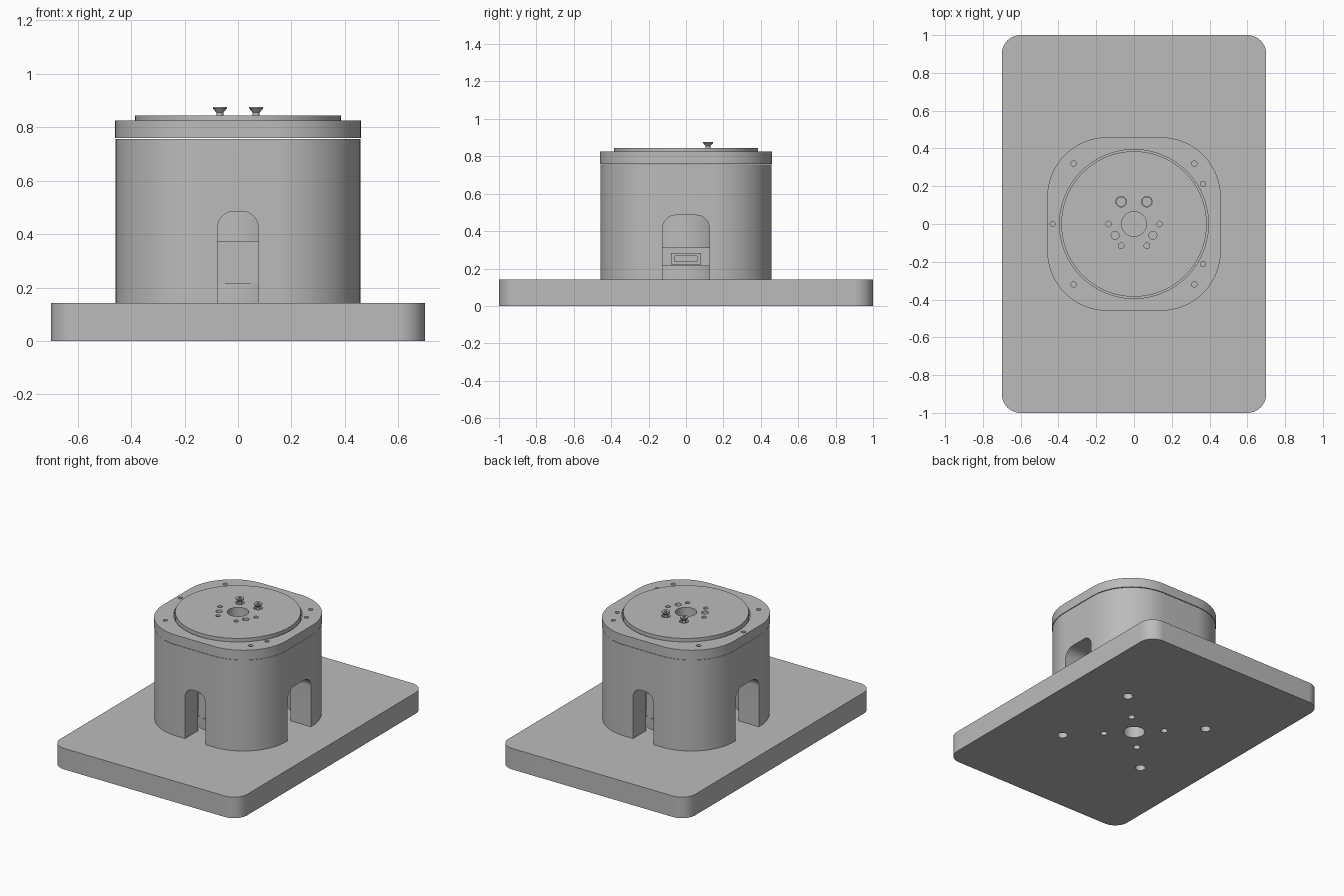
import bpy, bmesh, math
from mathutils import Matrix, Vector

cube = bpy.data.objects.get("Cube")
if cube:
    bpy.data.objects.remove(cube, do_unlink=True)


def material(name, value):
    m = bpy.data.materials.new(name)
    m.use_nodes = True
    m.diffuse_color = (value, value, value, 1)
    m.node_tree.nodes["Principled BSDF"].inputs["Base Color"].default_value = m.diffuse_color
    return m


GREY = material("machined grey", 0.5)


def finish(bm, name):
    bmesh.ops.recalc_face_normals(bm, faces=bm.faces)
    mesh = bpy.data.meshes.new(name)
    bm.to_mesh(mesh)
    bm.free()
    mesh.materials.append(GREY)
    ob = bpy.data.objects.new(name, mesh)
    bpy.context.scene.collection.objects.link(ob)
    return ob


def block(name, size, low, high, radius=0, axis=2, at=(0, 0)):
    """Box of x, y size between two heights, edges along one axis rounded."""
    bm = bmesh.new()
    centre = Vector((*at, (low + high) / 2))
    scale = Matrix.Diagonal((*size, high - low, 1))
    bmesh.ops.create_cube(bm, size=1, matrix=Matrix.Translation(centre) @ scale)
    if radius:
        edges = []
        for e in bm.edges:
            a, b = (v.co for v in e.verts)
            along = abs((a - b).normalized()[axis]) > 0.9
            if along and (axis == 2 or a.z > centre.z):
                edges.append(e)
        bmesh.ops.bevel(bm, geom=edges, offset=radius, segments=16,
                        profile=0.5, affect='EDGES')
    return finish(bm, name)


def cylinders(name, spots, radius, low, high, top_radius=None, sides=24):
    """Upright cylinders or cones at every x, y spot, in one mesh."""
    bm = bmesh.new()
    for x, y in spots:
        bmesh.ops.create_cone(
            bm, cap_ends=True, segments=sides, radius1=radius,
            radius2=radius if top_radius is None else top_radius, depth=high - low,
            matrix=Matrix.Translation((x, y, (low + high) / 2)))
    return finish(bm, name)


def cut(ob, *cutters):
    bpy.context.view_layer.objects.active = ob
    for c in cutters:
        mod = ob.modifiers.new("cut", 'BOOLEAN')
        mod.object, mod.solver = c, 'EXACT'
        bpy.ops.object.modifier_apply(modifier=mod.name)
        bpy.data.objects.remove(c, do_unlink=True)


def corners(d):
    return [(x, y) for x in (-d, d) for y in (-d, d)]


CENTRE = [(0, 0)]
BASE, SEAM, RIM, TOP = 0.142, 0.76, 0.825, 0.845

# Base plate with bolt holes
base = block("base_plate", (1.4, 2), 0, BASE, 0.1)
cut(base, cylinders("bore", CENTRE, 0.068, -0.1, 0.3, sides=48),
    cylinders("inner_holes", corners(0.135), 0.022, -0.1, 0.3),
    cylinders("outer_holes", corners(0.32), 0.032, -0.1, 0.1))

# Hollow housing with an arched opening in each wall
housing = block("housing", (0.916, 0.916), BASE, SEAM - 0.003, 0.32)
cut(housing, cylinders("cavity", CENTRE, 0.33, 0, 0.7, sides=64),
    block("arch_y", (0.152, 1.2), 0, 0.485, 0.06, 1),
    block("arch_x", (1.2, 0.25), 0, 0.485, 0.07, 0))

# Cap ring with rim screw holes
cap = block("housing_cap", (0.92, 0.92), SEAM, RIM, 0.32)
rim_spots = corners(0.32) + [(-0.43, 0), (0.365, 0.212), (0.365, -0.212)]
cut(cap, cylinders("recess", CENTRE, 0.394, 0.79, 1, sides=96),
    cylinders("rim_holes", rim_spots, 0.014, 0.78, 1),
    cylinders("cap_bore", CENTRE, 0.068, 0.7, 1, sides=48))

# Turntable disc with bore and mounting holes
disc = cylinders("turntable", CENTRE, 0.385, 0.79, TOP, sides=96)
screw_spots = [(s * 0.068, 0.118) for s in (-1, 1)]
small = [(s * x, y) for s in (-1, 1) for x, y in ((0.135, 0), (0.068, -0.115))]
pins = [(s * 0.1, -0.06) for s in (-1, 1)]
cut(disc, cylinders("disc_bore", CENTRE, 0.066, 0.7, 1, sides=48),
    cylinders("small_holes", small, 0.015, 0.8, 1),
    cylinders("pin_holes", pins, 0.021, 0.8, 1),
    cylinders("screw_seats", screw_spots, 0.028, 0.83, 1))

# Raised countersunk screws
stems = cylinders("screw_stems", screw_spots, 0.013, 0.8, 0.857)
heads = cylinders("screw_heads", screw_spots, 0.013, 0.855, 0.87, 0.026)
caps = cylinders("screw_head_tops", screw_spots, 0.026, 0.87, 0.876)
sockets = cylinders("sockets", screw_spots, 0.011, 0.866, 0.9, sides=6)
cut(caps, sockets)

# Motor inside the housing
motor = cylinders("motor", CENTRE, 0.27, 0.31, 0.7, sides=64)
foot = cylinders("motor_foot", CENTRE, 0.29, BASE, 0.215, sides=64)
core = block("motor_core", (0.4, 0.36), 0.2, 0.32)
for part in (motor, foot, core):
    cut(part, cylinders("motor_bore", CENTRE, 0.066, 0, 1, sides=48))
for side, label in ((-1, "front"), (1, "back")):
    block(label + "_motor_bracket", (0.2, 0.03), 0.215, 0.375, at=(0, side * 0.265))

# Cable sockets facing the wide openings
for side, label in ((-1, "right"), (1, "left")):
    socket = block(label + "_cable_socket", (0.1, 0.16), 0.222, 0.282, at=(side * 0.23, 0))
    cut(socket, block("slot", (0.06, 0.12), 0.237, 0.267, at=(side * 0.28, 0)))

# Smooth curved walls, keep edges crisp
bpy.ops.object.select_all(action='DESELECT')
for ob in bpy.context.scene.objects:
    if ob.type == 'MESH':
        ob.select_set(True)
        bpy.context.view_layer.objects.active = ob
bpy.ops.object.shade_smooth_by_angle(angle=math.radians(30))
